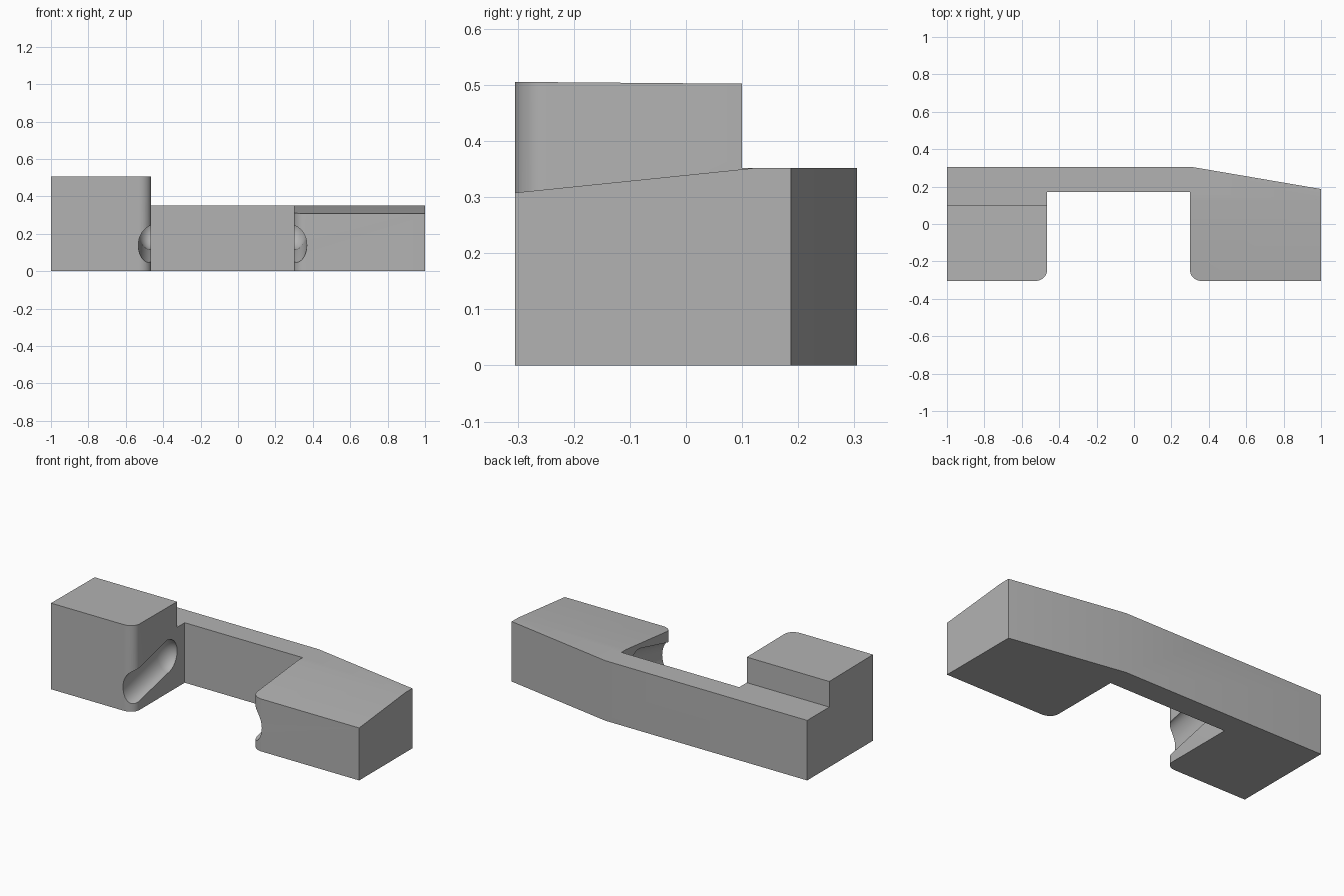
import bpy, bmesh, math
from mathutils import Matrix

if "Cube" in bpy.data.objects:
    bpy.data.objects.remove(bpy.data.objects["Cube"], do_unlink=True)

grey = bpy.data.materials.new("plain grey")
grey.use_nodes = True
colour = (0.45, 0.45, 0.45, 1)
grey.diffuse_color = colour
grey.node_tree.nodes["Principled BSDF"].inputs["Base Color"].default_value = colour

INNER_RIGHT, INNER_LEFT = -0.465, 0.30   # facing walls of the two blocks
FRONT, BACK = -0.305, 0.305


def add_object(name, bm):
    bmesh.ops.recalc_face_normals(bm, faces=bm.faces)
    mesh = bpy.data.meshes.new(name)
    bm.to_mesh(mesh)
    bm.free()
    mesh.materials.append(grey)
    obj = bpy.data.objects.new(name, mesh)
    bpy.context.collection.objects.link(obj)
    return obj


def prism(name, points, offset):
    """Extrude a closed outline of 3D points along an offset."""
    bm = bmesh.new()
    face = bm.faces.new([bm.verts.new(p) for p in points])
    geom = bmesh.ops.extrude_face_region(bm, geom=[face])["geom"]
    bmesh.ops.translate(bm, vec=offset,
                        verts=[g for g in geom if isinstance(g, bmesh.types.BMVert)])
    return add_object(name, bm)


def rounded_corner(wall_x, side):
    """Arc from the front face to an inner wall; side points into the block."""
    rx, ry, steps = 0.065, 0.056, 10
    arc = []
    for i in range(steps + 1):
        a = math.pi / 2 * i / steps
        arc.append((wall_x + side * rx * (1 - math.sin(a)), FRONT + ry * (1 - math.cos(a))))
    return arc


def groove_cutter(name, wall_x):
    """Round-ended channel that climbs towards the back."""
    bm = bmesh.new()
    bmesh.ops.create_uvsphere(bm, u_segments=48, v_segments=32, radius=1)
    bmesh.ops.rotate(bm, verts=bm.verts, matrix=Matrix.Rotation(math.pi / 2, 3, "X"))
    bmesh.ops.scale(bm, verts=bm.verts, vec=(0.068, 0.097, 0.098))
    front_half = [v for v in bm.verts if v.co.y < -0.001]
    bmesh.ops.translate(bm, verts=front_half, vec=(0, -0.6, -0.15))
    bmesh.ops.translate(bm, verts=bm.verts, vec=(wall_x, 0.003, 0.213))
    return add_object(name, bm)


# Clamp body: U-shaped plan with rounded mouth and tapered back
plan = [(-1, FRONT)] + rounded_corner(INNER_RIGHT, -1)
plan += [(INNER_RIGHT, 0.17), (INNER_LEFT, 0.17)]
plan += rounded_corner(INNER_LEFT, 1)[::-1]
plan += [(1, FRONT), (1, 0.187), (0.31, BACK), (-1, BACK)]
body = prism("clamp_body", [(x, y, 0) for x, y in plan], (0, 0, 0.6))

# Cutters for the sloped low top and the stepped tall top
low_top = [(-0.4, 0.298), (0.125, 0.352), (0.4, 0.352), (0.4, 0.8), (-0.4, 0.8)]
tall_top = [(-0.4, 0.506), (0.1, 0.502), (0.1, 0.352), (0.4, 0.352), (0.4, 0.8), (-0.4, 0.8)]
cutters = [
    prism("low_top_cutter", [(-0.3, y, z) for y, z in low_top], (1.4, 0, 0)),
    prism("tall_top_cutter", [(-1.1, y, z) for y, z in tall_top], (0.9, 0, 0)),
    groove_cutter("right_groove_cutter", INNER_RIGHT),
    groove_cutter("left_groove_cutter", INNER_LEFT),
]

bpy.context.view_layer.objects.active = body
for cutter in cutters:
    mod = body.modifiers.new(cutter.name, "BOOLEAN")
    mod.operation = "DIFFERENCE"
    mod.solver = "EXACT"
    mod.object = cutter
    bpy.ops.object.modifier_apply(modifier=mod.name)
for cutter in cutters:
    bpy.data.objects.remove(cutter, do_unlink=True)

bpy.ops.object.select_all(action="DESELECT")
body.select_set(True)
bpy.ops.object.shade_smooth_by_angle(angle=math.radians(25))
